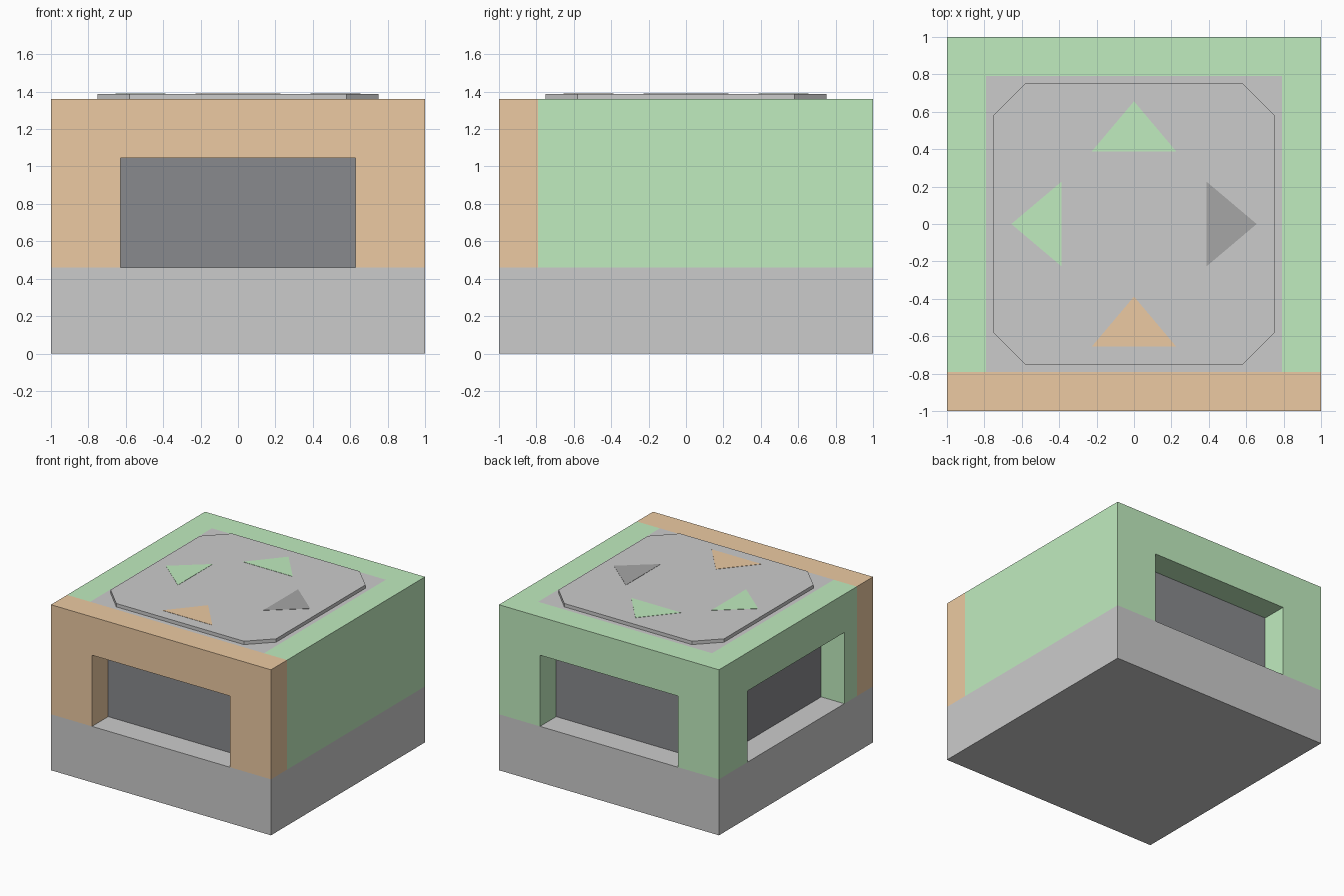
import bpy, bmesh
from math import pi
from mathutils import Matrix, Vector

if "Cube" in bpy.data.objects:
    bpy.data.objects.remove(bpy.data.objects["Cube"])

W = 0.79                            # inner face of the walls
Z0, Z1, ZO = 0.46, 1.36, 1.045      # wall bottom, wall top, opening top
OPEN = 0.627                        # half width of an opening


def material(name, rgb):
    m = bpy.data.materials.new(name)
    m.diffuse_color = (*rgb, 1)
    m.use_nodes = True
    m.node_tree.nodes["Principled BSDF"].inputs["Base Color"].default_value = m.diffuse_color
    return m


green = material("green", (0.53, 0.84, 0.52))
orange = material("orange", (0.84, 0.59, 0.36))
dark = material("dark", (0.25, 0.255, 0.27))
charcoal = material("charcoal", (0.38, 0.38, 0.38))


def prism(name, points, push, mat=None, matrix=Matrix()):
    """Extrude a flat outline along the push vector."""
    bm = bmesh.new()
    face = bm.faces.new([bm.verts.new(p) for p in points])
    ext = bmesh.ops.extrude_face_region(bm, geom=[face], use_keep_orig=True)
    bmesh.ops.translate(bm, vec=Vector(push),
                        verts=[v for v in ext["geom"] if isinstance(v, bmesh.types.BMVert)])
    bmesh.ops.recalc_face_normals(bm, faces=bm.faces)
    bmesh.ops.transform(bm, matrix=matrix, verts=bm.verts)
    me = bpy.data.meshes.new(name)
    bm.to_mesh(me)
    bm.free()
    if mat:
        me.materials.append(mat)
    ob = bpy.data.objects.new(name, me)
    bpy.context.collection.objects.link(ob)
    return ob


def box(name, lo, hi, mat=None):
    (a, b, c), (d, e, f) = lo, hi
    return prism(name, [(a, b, c), (d, b, c), (d, e, c), (a, e, c)], (0, 0, f - c), mat)


def archway(name, left, right, mat, angle):
    """Wall with a central opening, built at the front and turned into place."""
    outline = [(left, Z0), (left, Z1), (right, Z1), (right, Z0),
               (OPEN, Z0), (OPEN, ZO), (-OPEN, ZO), (-OPEN, Z0)]
    return prism(name, [(x, -1, z) for x, z in outline], (0, 1 - W, 0), mat,
                 Matrix.Rotation(angle, 4, 'Z'))


# Base, dark core behind the openings, grey roof infill
box("base", (-1, -1, 0), (1, 1, Z0))
box("dark_core", (-W, -W, Z0), (W, W, 1.2), dark)
box("roof_infill", (-W, -W, 1.2), (W, W, Z1))

# Walls: three with openings, solid on the right
archway("front_wall", -1, 1, orange, 0)
archway("back_wall", -1, 1, green, pi)
archway("left_wall", -W, W, green, -pi / 2)
box("right_wall", (W, -W, Z0), (1, W, Z1), green)

# Chamfered lid plate
h, c = 0.752, 0.58
plate = [(h, -c), (h, c), (c, h), (-c, h), (-h, c), (-h, -c), (-c, -h), (c, -h)]
prism("lid_plate", [(x, y, Z1) for x, y in plate], (0, 0, 0.028))

# Direction arrows: base and tip distance from centre, turned to each side
for name, angle, base, tip, mat in (
        ("back_arrow", 0, 0.388, 0.656, green),
        ("left_arrow", pi / 2, 0.388, 0.656, green),
        ("front_arrow", pi, 0.656, 0.388, orange),
        ("right_arrow", -pi / 2, 0.388, 0.656, charcoal)):
    tri = [(-0.226, base, 1.386), (0.226, base, 1.386), (0, tip, 1.386)]
    prism(name, tri, (0, 0, 0.004), mat, Matrix.Rotation(angle, 4, 'Z'))
